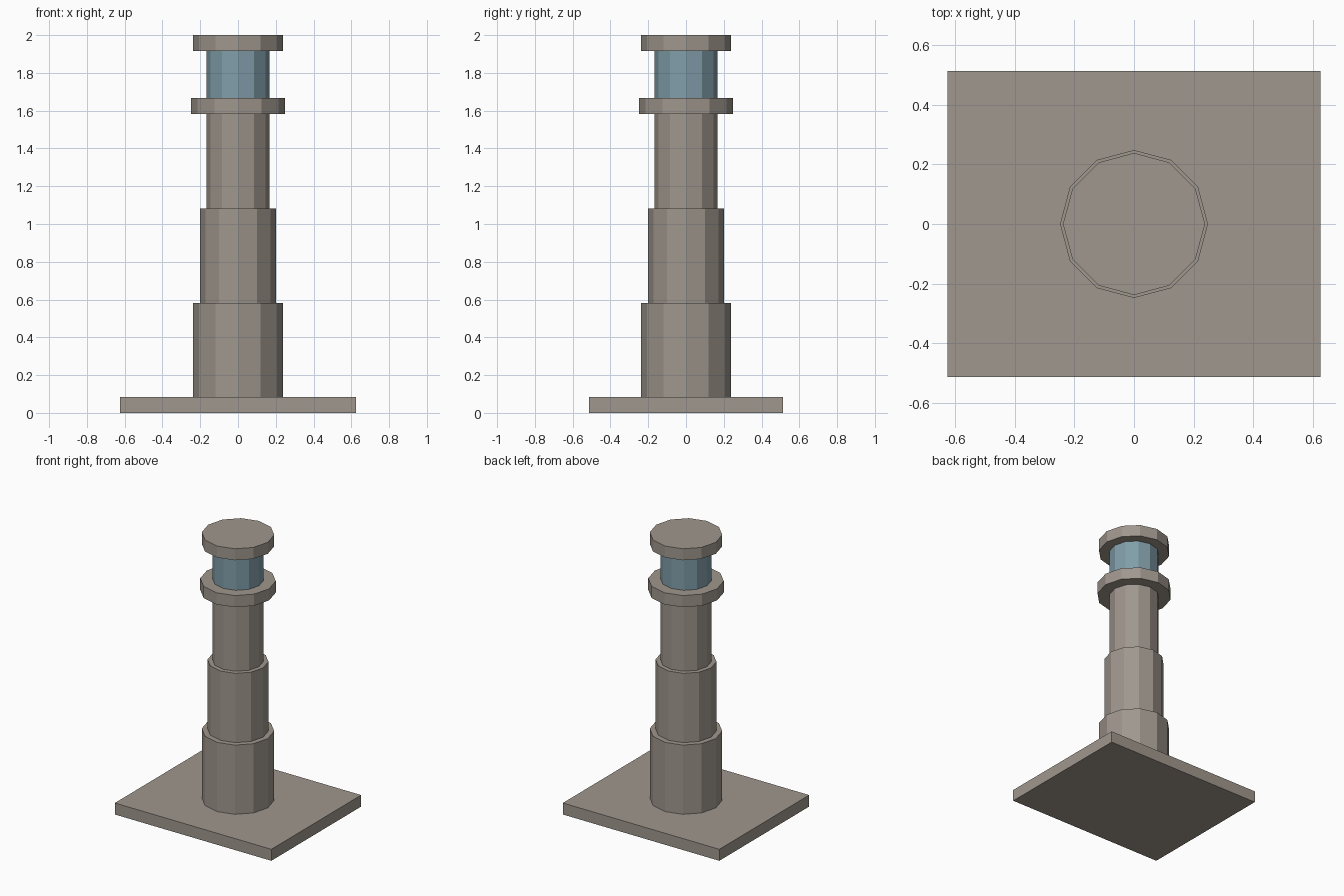
import bpy

# Remove the default cube only
cube = bpy.data.objects.get("Cube")
if cube:
    bpy.data.objects.remove(cube, do_unlink=True)


def material(name, colour):
    mat = bpy.data.materials.new(name)
    mat.use_nodes = True
    mat.diffuse_color = colour
    mat.node_tree.nodes["Principled BSDF"].inputs["Base Color"].default_value = colour
    return mat


stone = material("warm grey stone", (0.35, 0.31, 0.27, 1))
glass = material("blue grey glass", (0.22, 0.34, 0.40, 1))


def drum(name, radius, bottom, top, mat):
    """Twelve-sided flat-shaded drum between two heights."""
    bpy.ops.mesh.primitive_cylinder_add(
        vertices=12, radius=radius, depth=top - bottom,
        location=(0, 0, (bottom + top) / 2))
    obj = bpy.context.object
    obj.name = name
    obj.data.materials.append(mat)
    return obj


# Rectangular base slab
SLAB = 0.083
bpy.ops.mesh.primitive_cube_add(size=1, location=(0, 0, SLAB / 2))
base = bpy.context.object
base.name = "base_slab"
base.dimensions = (1.25, 1.025, SLAB)
bpy.ops.object.transform_apply(location=False, rotation=False, scale=True)
base.data.materials.append(stone)

# Tower tiers, each narrower than the one below
z = SLAB
for name, radius in (("lower_tier", 0.238), ("middle_tier", 0.2), ("upper_tier", 0.167)):
    drum(name, radius, z, z + 0.5, stone)
    z += 0.5

# Gallery, lantern room and flat cap
drum("gallery", 0.248, z, 1.667, stone)
drum("lantern_room", 0.167, 1.667, 1.917, glass)
drum("roof_cap", 0.238, 1.917, 2.0, stone)
